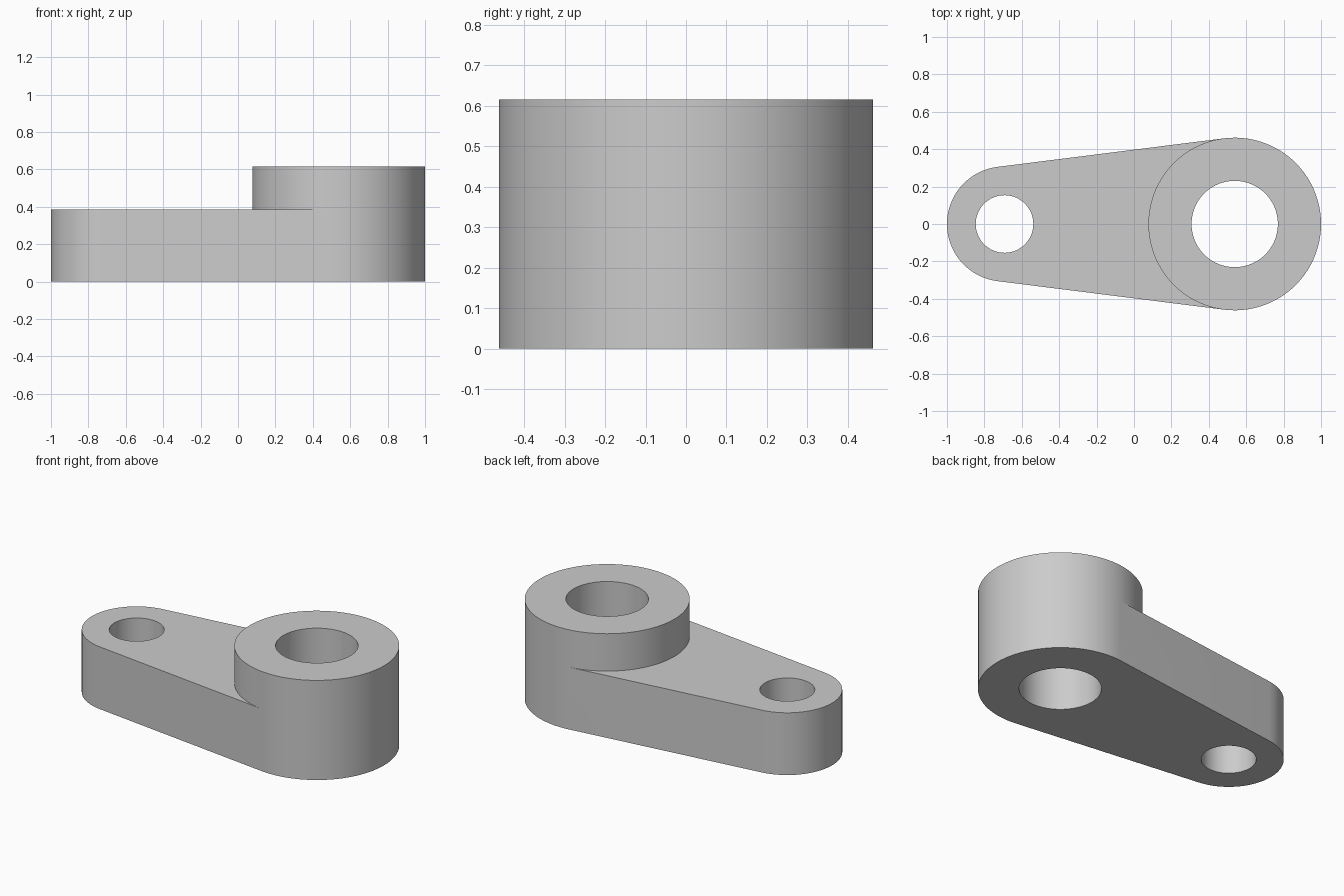
import bpy, bmesh, math

cube = bpy.data.objects.get("Cube")
if cube:
    bpy.data.objects.remove(cube, do_unlink=True)

# Dimensions: everything sits on a unit of 1/13
U = 1 / 13
BOSS_X, BOSS_R, BOSS_BORE, BOSS_H = 7 * U, 6 * U, 3 * U, 8 * U
END_X, END_R, END_BORE, ARM_H = -9 * U, 4 * U, 2 * U, 5 * U
TANGENT = math.pi - math.acos((BOSS_R - END_R) / (BOSS_X - END_X))
SEG = 48

bm = bmesh.new()


def arc(cx, r, start, end, z, n=SEG):
    """Row of vertices along an arc, both ends included."""
    angles = [start + (end - start) * i / n for i in range(n + 1)]
    return [bm.verts.new((cx + r * math.cos(a), r * math.sin(a), z)) for a in angles]


def circle(cx, r, z):
    return arc(cx, r, 0, math.tau, z, 2 * SEG)[:-1]


def wall(low, high, closed=False):
    """Quads between two matching rows."""
    n = len(low)
    for i in range(n if closed else n - 1):
        j = (i + 1) % n
        bm.faces.new((low[i], low[j], high[j], high[i]))


def cap(*loops):
    """Flat face inside the first loop, with the other loops as holes."""
    edges = []
    for loop in loops:
        for a, b in zip(loop, loop[1:] + loop[:1]):
            edges.append(bm.edges.get((a, b)) or bm.edges.new((a, b)))
    bmesh.ops.triangle_fill(bm, edges=edges, use_beauty=True, normal=(0, 0, 1))


# Boss outline: outer half runs to the floor, inner half rises from the arm
outer = [arc(BOSS_X, BOSS_R, -TANGENT, TANGENT, z) for z in (0, ARM_H, BOSS_H)]
inner = []
for row, z in zip(outer[1:], (ARM_H, BOSS_H)):
    middle = arc(BOSS_X, BOSS_R, TANGENT, math.tau - TANGENT, z)
    for v in (middle[0], middle[-1]):
        bm.verts.remove(v)
    inner.append([row[-1]] + middle[1:-1] + [row[0]])
wall(outer[0], outer[1])
wall(outer[1], outer[2])
wall(inner[0], inner[1])

# Rounded arm end and the straight tangent flanks
end = [arc(END_X, END_R, TANGENT, math.tau - TANGENT, z) for z in (0, ARM_H)]
wall(*[[o[-1]] + e + [o[0]] for o, e in zip(outer, end)])

# Through bores
boss_bore = [circle(BOSS_X, BOSS_BORE, z) for z in (0, BOSS_H)]
end_bore = [circle(END_X, END_BORE, z) for z in (0, ARM_H)]
wall(*boss_bore, closed=True)
wall(*end_bore, closed=True)

# Underside, arm top and boss top
cap(outer[0] + end[0], boss_bore[0], end_bore[0])
cap(end[1] + inner[0][::-1], end_bore[1])
cap(outer[2] + inner[1][1:-1], boss_bore[1])

bmesh.ops.recalc_face_normals(bm, faces=bm.faces[:])
mesh = bpy.data.meshes.new("lever_arm")
bm.to_mesh(mesh)
bm.free()
lever = bpy.data.objects.new("lever_arm", mesh)
bpy.context.collection.objects.link(lever)

# Plain grey metal
grey = bpy.data.materials.new("plain_grey")
grey.use_nodes = True
grey.diffuse_color = (0.6, 0.6, 0.6, 1)
grey.node_tree.nodes["Principled BSDF"].inputs["Base Color"].default_value = (0.6, 0.6, 0.6, 1)
mesh.materials.append(grey)

bpy.ops.object.select_all(action="DESELECT")
lever.select_set(True)
bpy.context.view_layer.objects.active = lever
bpy.ops.object.shade_smooth_by_angle(angle=math.radians(30))
